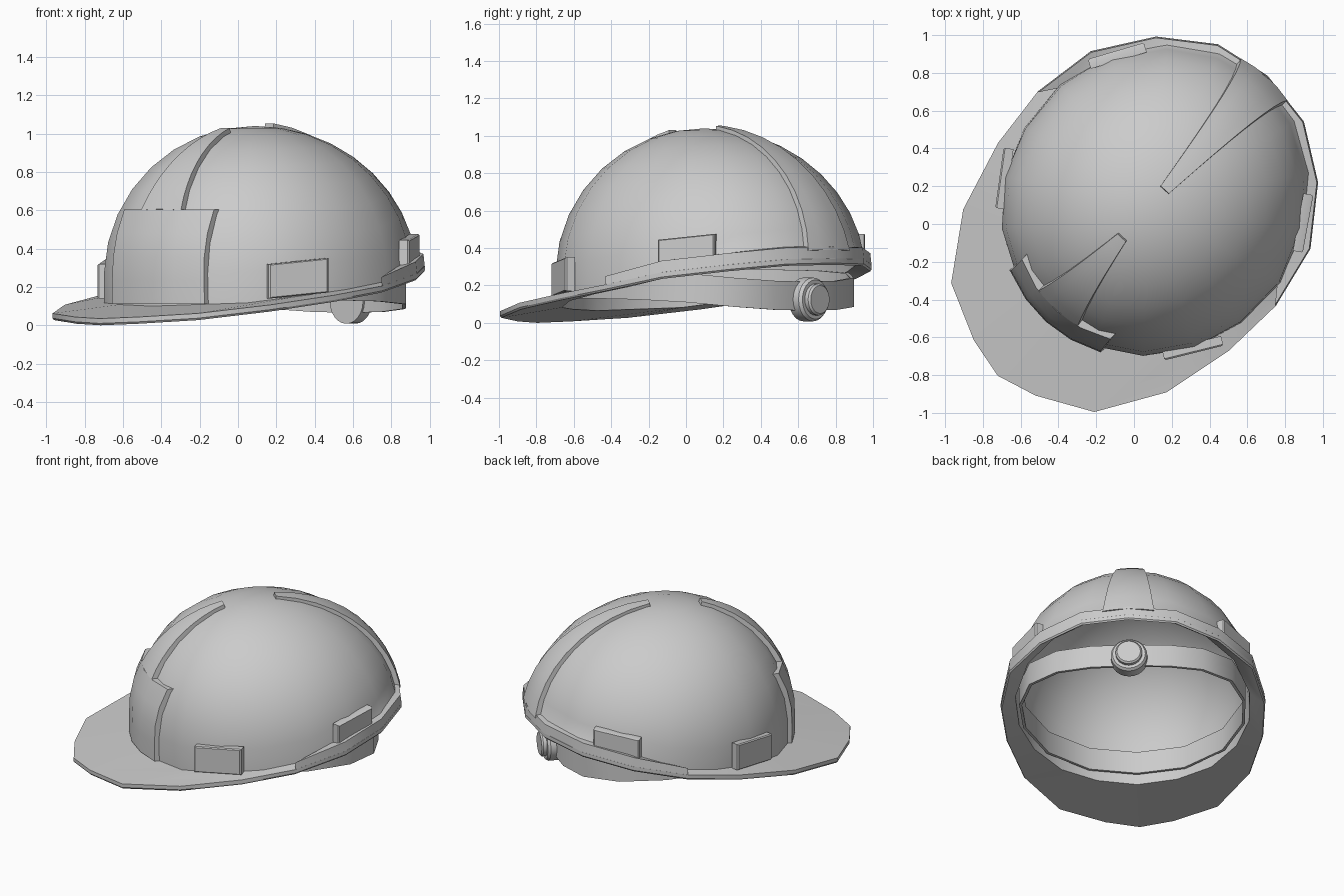
import bpy, bmesh
from math import sin, cos, pi, sqrt, radians
from mathutils import Vector, Matrix

if "Cube" in bpy.data.objects:
    bpy.data.objects.remove(bpy.data.objects["Cube"])

TURN = Matrix.Rotation(radians(-42), 4, 'Z')   # whole helmet is turned to face front-left
A, BF, BR, C, CY, Z0 = 0.782, 0.805, 0.915, 0.79, 0.13, 0.25  # dome radii (front/rear) and centre


def finish(name, bm):
    bmesh.ops.remove_doubles(bm, verts=bm.verts, dist=1e-5)
    bmesh.ops.recalc_face_normals(bm, faces=bm.faces)
    bm.transform(TURN)
    me = bpy.data.meshes.new(name)
    bm.to_mesh(me)
    bm.free()
    ob = bpy.data.objects.new(name, me)
    bpy.context.collection.objects.link(ob)
    bpy.ops.object.select_all(action='DESELECT')
    ob.select_set(True)
    bpy.context.view_layer.objects.active = ob
    bpy.ops.object.shade_smooth_by_angle(angle=radians(32))
    return ob


def loft(name, rows, wrap_rows=False, wrap_cols=True, caps=False):
    """Skin equal-length rows of points."""
    bm = bmesh.new()
    vs = [[bm.verts.new(p) for p in r] for r in rows]
    n, m = len(vs), len(vs[0])
    for i in range(n if wrap_rows else n - 1):
        for j in range(m if wrap_cols else m - 1):
            a, b = vs[i], vs[(i + 1) % n]
            k = (j + 1) % m
            bm.faces.new((a[j], a[k], b[k], b[j]))
    if caps:
        bm.faces.new(vs[0])
        bm.faces.new(vs[-1])
    return finish(name, bm)


def mirrored(half):
    """Half outline front-to-back -> full loop."""
    return half + [(-p[0],) + tuple(p[1:]) for p in half[-2:0:-1]]


def dome(i, z, d=0.0):
    """Point on dome at azimuth step i and height z, offset by d."""
    q = min(1, max(0, (z - Z0) / (C + d)))
    k, th = sqrt(1 - q * q), i * pi / 9
    a, b = (A, BF) if cos(th) > 0 else (A + .015, BR)
    return Vector(((a + d) * k * sin(th), CY - (b + d) * k * cos(th), z))


# rim outline: x, y, underside z, rise to dome joint
rim = mirrored([(0, -1.08, 0, .10), (.22, -1.024, .008, .10), (.51, -.88, .027, .09),
                (.724, -.547, .072, .08), (.822, -.163, .122, .065), (.848, .182, .17, .06),
                (.782, .528, .235, .075), (.577, .816, .275, .08),
                (.306, 1.005, .305, .08), (0, 1.057, .31, .08)])


# shell: inner dome, brim underside, brim edge, outer dome in one skin
def dome_rings(d, drop):
    out = []
    for s in range(10):
        ring = []
        for i, (x, y, z, h) in enumerate(rim):
            zj, top = z + h - drop, Z0 + C + d
            ring.append(dome(i, zj + (top - zj) * sin(s / 9 * pi / 2), d))
        out.append(ring)
    return out


edge = [[(x * .992, y * .992, z) if e == 0 else (x, y, z + e) for x, y, z, h in rim]
        for e in (0, .01, .035)]
loft("helmet_shell", dome_rings(-.035, .035)[::-1] + edge + dome_rings(0, 0))

# raised band around the back of the rim
rows = []
for i in range(5, 14):
    x, y, z, h = rim[i]
    zt = z + (.08 if i in (5, 13) else .097)
    inn = dome(i, zt, -.02)
    rows.append([(x, y, z + .03), (x * .993, y * .993, zt),
                 inn + Vector((0, 0, .006)), (inn.x, inn.y, z + .045)])
loft("rear_band", rows, caps=True)


# raised strips that follow the dome: t is the angle over the top in degrees
def on_mid(u, t, d):
    k, t = sqrt(1 - (u / A) ** 2), radians(t)
    b = BF if cos(t) > 0 else BR
    return (u, CY - (b + d) * k * cos(t), Z0 + (C + d) * k * sin(t))


def on_level(u, z, d):
    """Front surface point at constant height z; the plate leans out a little with height."""
    q = max(0, (z - Z0) / C)
    d += .02 * q if d > 0 else 0
    return (u, CY - (BF + d) * sqrt(1 - q * q - (u / A) ** 2), z)


def strip(name, fn, t0, t1, w0, w1, d, steps):
    rows = []
    for s in range(steps + 1):
        f = s / steps
        t, w = t0 + (t1 - t0) * f, w0 + (w1 - w0) * f
        us = [-w, -w / 2, 0, w / 2, w]
        rows.append([fn(u, t, d) for u in us] + [fn(u, t, -.03) for u in us[::-1]])
    loft(name, rows, caps=True)


strip("front_plate", on_level, .11, .605, .325, .315, .022, 4)
strip("front_ridge", on_mid, 26, 74, .14, .03, .022, 9)
strip("rear_ridge", on_mid, 170, 97, .165, .03, .02, 9)


# accessory slots on the sides
def slot(name, p, q, z, rise, height, depth=.035):
    p, q = Vector((*p, z - rise)), Vector((*q, z + rise))
    t = (q - p).normalized()
    n = t.cross(Vector((0, 0, 1))).normalized()
    if n.dot(p - Vector((0, CY, z))) < 0:
        n = -n
    up = Vector((0, 0, height / 2))
    rows = []
    for off, s in ((-depth, 0), (.01, 0), (.018, .008)):
        e = up * (1 - s * 8)
        a, b = p + n * off + t * s, q + n * off - t * s
        rows.append([a - e, b - e, b + e, a + e])
    loft(name, rows, caps=True)


for side, s in (("right", 1), ("left", -1)):
    slot("front_slot_" + side, (s * .588, -.418), (s * .768, -.152), .245, .016, .18)
    slot("rear_slot_" + side, (s * .75, .476), (s * .588, .739), .385, .016, .15)

# headband inside the shell
head = mirrored([(0, -.625, .13), (.31, -.56, .13), (.57, -.335, .13), (.71, 0, .13), (.725, .3, .125),
                 (.65, .59, .11), (.47, .785, .085), (.25, .865, .07), (0, .885, .065)])
rows = [[(x * k, CY + (y - CY) * k, z + h) for x, y, z in head]
        for k, h in ((1, 0), (1, .155), (.975, .155), (.975, 0))]
loft("headband", rows, wrap_rows=True)

# adjustment knob at the back
prof = [(.117, .845), (.117, .915), (.105, .932), (.085, .932), (.085, .955), (.075, .965)]
loft("adjustment_knob", [[(r * cos(a * pi / 12), y, .125 + r * sin(a * pi / 12)) for a in range(24)]
                         for r, y in prof], caps=True)
